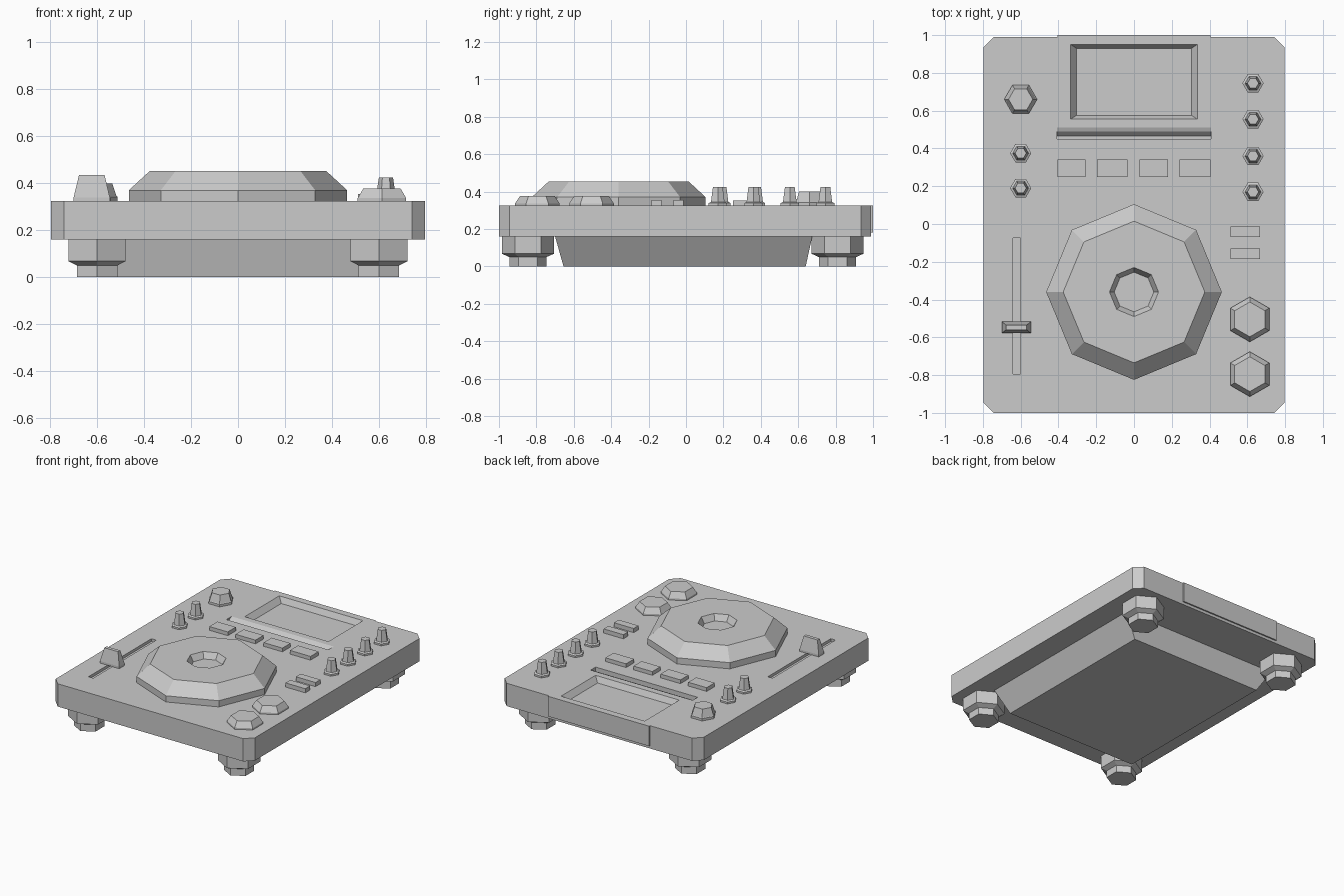
import bpy, bmesh, math

if "Cube" in bpy.data.objects:
    bpy.data.objects.remove(bpy.data.objects["Cube"], do_unlink=True)

grey = bpy.data.materials.new("plain_grey")
grey.use_nodes = True
grey.diffuse_color = (0.6, 0.6, 0.6, 1)
grey.node_tree.nodes["Principled BSDF"].inputs["Base Color"].default_value = (0.6, 0.6, 0.6, 1)

TOP = 0.325    # deck surface height
UNDER = 0.16   # underside of the case


def loft(name, rings):
    """Join matching point rings with quads and cap both ends."""
    bm = bmesh.new()
    loops = [[bm.verts.new(p) for p in ring] for ring in rings]
    n = len(loops[0])
    for a, b in zip(loops, loops[1:]):
        for i in range(n):
            j = (i + 1) % n
            bm.faces.new((a[i], a[j], b[j], b[i]))
    bm.faces.new(loops[0][::-1])
    bm.faces.new(loops[-1])
    bmesh.ops.recalc_face_normals(bm, faces=bm.faces)
    mesh = bpy.data.meshes.new(name)
    bm.to_mesh(mesh)
    bm.free()
    mesh.materials.append(grey)
    obj = bpy.data.objects.new(name, mesh)
    bpy.context.collection.objects.link(obj)
    return obj


def turned(name, x, y, sides, profile, turn=0.0):
    """Faceted turned part from (radius, z) pairs."""
    angles = [turn + math.tau * i / sides for i in range(sides)]
    return loft(name, [[(x + r * math.cos(a), y + r * math.sin(a), z) for a in angles]
                       for r, z in profile])


def rect(x0, x1, y0, y1, z):
    return [(x0, y0, z), (x1, y0, z), (x1, y1, z), (x0, y1, z)]


def box(name, x0, x1, y0, y1, z0, z1):
    return loft(name, [rect(x0, x1, y0, y1, z0), rect(x0, x1, y0, y1, z1)])


def carve(target, cutter):
    mod = target.modifiers.new("cut", "BOOLEAN")
    mod.operation = "DIFFERENCE"
    mod.solver = "EXACT"
    mod.object = cutter
    bpy.context.view_layer.objects.active = target
    bpy.ops.object.modifier_apply(modifier=mod.name)
    bpy.data.objects.remove(cutter, do_unlink=True)


# Case with chamfered corners
X, F, B, C = 0.797, -1.0, 0.99, 0.055
outline = [(-X + C, F), (X - C, F), (X, F + C), (X, B - C),
           (X - C, B), (-X + C, B), (-X, B - C), (-X, F + C)]
case = loft("case", [[(x, y, z) for x, y in outline] for z in (UNDER, TOP)])

# Sunken screen, groove in front of it, and fader slot
carve(case, loft("screen_cutter", [rect(-0.305, 0.305, 0.575, 0.93, TOP - 0.04),
                                   rect(-0.365, 0.365, 0.535, 0.97, TOP + 0.04)]))
groove = [(0.45, 0.36), (0.45, 0.29), (0.465, 0.29), (0.49, 0.317), (0.51, TOP), (0.51, 0.36)]
carve(case, loft("groove_cutter", [[(x, y, z) for y, z in groove] for x in (-0.408, 0.408)]))
carve(case, box("slot_cutter", -0.64, -0.602, -0.795, -0.075, TOP - 0.02, TOP + 0.05))

# Rear panel and tapered tray underneath
box("rear_panel", -0.405, 0.405, B, 1.0, 0.18, TOP)
loft("bottom_tray", [rect(-0.53, 0.53, -0.655, 0.64, 0),
                     rect(-0.63, 0.63, -0.70, 0.675, UNDER)])

# Hexagonal feet
for side, sx in (("left", 1), ("right", -1)):
    for end, y in (("front", -0.845), ("rear", 0.81)):
        turned(f"{end}_{side}_foot", sx * 0.6, y, 6,
               [(0.1, 0), (0.1, 0.05), (0.14, 0.068), (0.14, UNDER)], math.pi / 6)

# Octagonal jog wheel with a dished centre
turned("jog_wheel", 0, -0.36, 8,
       [(0.465, TOP), (0.465, 0.37), (0.375, 0.453), (0.13, 0.453), (0.105, 0.41)])

# Small knobs
knob_spots = [(0.63, y) for y in (0.745, 0.555, 0.36, 0.17)] + [(-0.6, y) for y in (0.375, 0.19)]
for i, (x, y) in enumerate(knob_spots):
    turned(f"small_knob_{i + 1}", x, y, 6,
           [(0.056, TOP), (0.056, 0.338), (0.042, 0.344), (0.03, 0.425)])

# Large selector knob
turned("selector_knob", -0.6, 0.66, 6,
       [(0.087, TOP), (0.087, 0.342), (0.082, 0.346), (0.064, 0.4)])

# Big hexagonal buttons
for name, y in (("cue_button", -0.795), ("play_button", -0.505)):
    turned(name, 0.613, y, 6,
           [(0.119, TOP), (0.119, 0.337), (0.092, 0.377)], math.pi / 6)

# Rectangular buttons
for i, (x0, x1) in enumerate([(-0.405, -0.257), (-0.195, -0.035), (0.03, 0.18), (0.24, 0.405)]):
    box(f"pad_button_{i + 1}", x0, x1, 0.25, 0.342, TOP, 0.352)
for i, y in enumerate((-0.185, -0.068)):
    box(f"side_button_{i + 1}", 0.51, 0.668, y, y + 0.055, TOP, 0.355)

# Fader cap
loft("fader_cap", [rect(-0.7, -0.546, -0.578, -0.517, TOP),
                   rect(-0.7, -0.546, -0.578, -0.517, 0.34),
                   rect(-0.677, -0.568, -0.56, -0.535, 0.435)])
